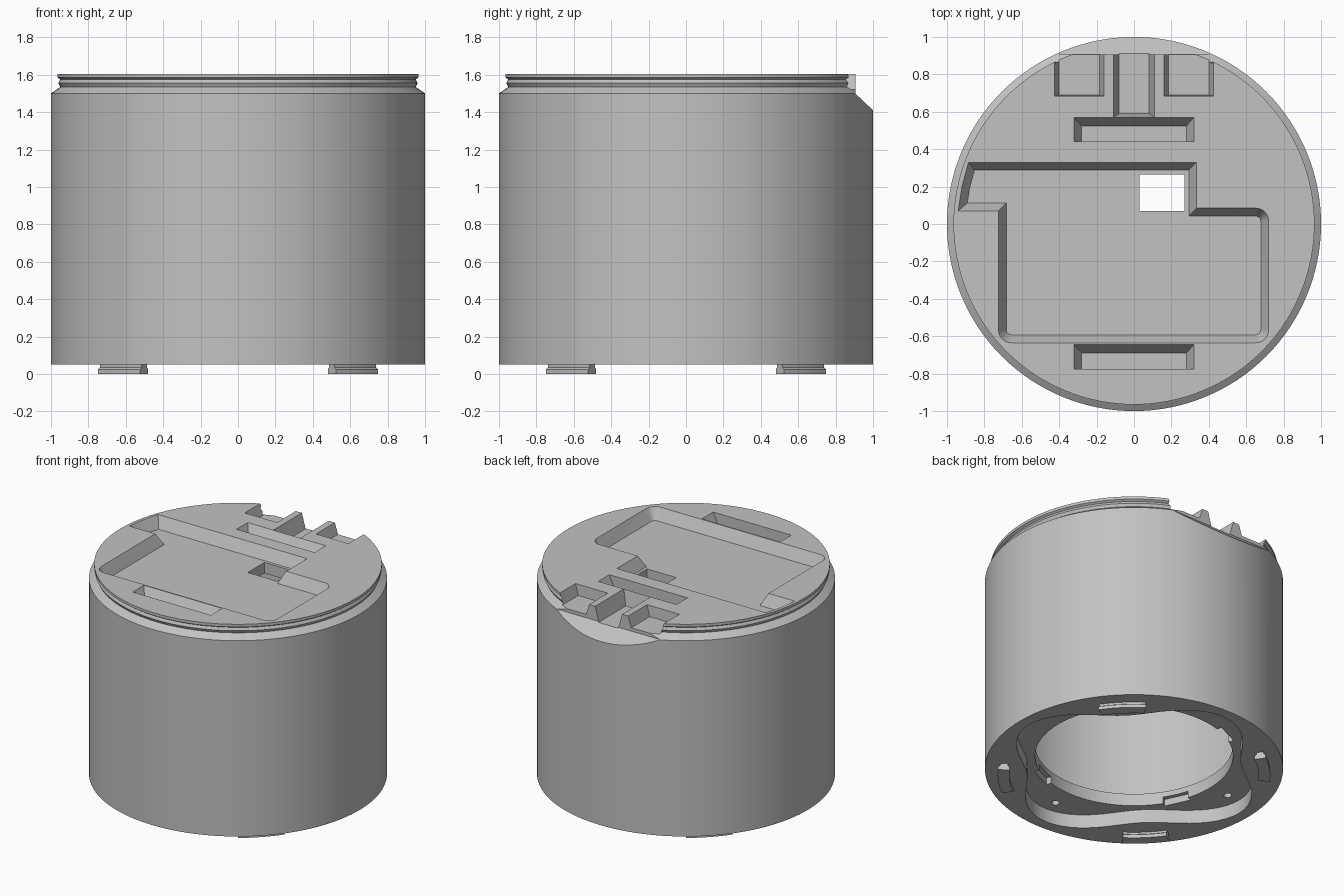
import bpy, bmesh, math
from mathutils import Vector

cube = bpy.data.objects.get("Cube")
if cube:
    bpy.data.objects.remove(cube, do_unlink=True)

grey = bpy.data.materials.new("light grey")
grey.use_nodes = True
colour = (0.54, 0.54, 0.54, 1)
grey.diffuse_color = colour
grey.node_tree.nodes["Principled BSDF"].inputs["Base Color"].default_value = colour

TOP = 1.605
ABOVE = 1.7


def finish(bm, name):
    bmesh.ops.recalc_face_normals(bm, faces=bm.faces)
    mesh = bpy.data.meshes.new(name)
    bm.to_mesh(mesh)
    bm.free()
    mesh.materials.append(grey)
    obj = bpy.data.objects.new(name, mesh)
    bpy.context.collection.objects.link(obj)
    return obj


def loft(name, rings):
    """Closed solid through rings with equal point counts."""
    bm = bmesh.new()
    loops = [[bm.verts.new(p) for p in ring] for ring in rings]
    n = len(loops[0])
    for a, b in zip(loops, loops[1:]):
        for i in range(n):
            j = (i + 1) % n
            bm.faces.new((a[i], a[j], b[j], b[i]))
    bm.faces.new(loops[0])
    bm.faces.new(loops[-1])
    return finish(bm, name)


def at_height(outline, z):
    return [(p[0], p[1], z) for p in outline]


def rect(x0, x1, y0, y1):
    return [(x0, y0), (x1, y0), (x1, y1), (x0, y1)]


def circle(cx, cy, r, n=24):
    return [(cx + r * math.cos(math.tau * i / n), cy + r * math.sin(math.tau * i / n))
            for i in range(n)]


def rounded(corners, steps=6):
    """Fillet every corner given as (x, y, radius)."""
    pts = []
    for i, (x, y, r) in enumerate(corners):
        p = Vector((x, y))
        if not r:
            pts.append(p)
            continue
        a = (Vector(corners[i - 1][:2]) - p).normalized()
        b = (Vector(corners[(i + 1) % len(corners)][:2]) - p).normalized()
        centre = p + (a + b) * r
        for k in range(steps + 1):
            t = k / steps * math.pi / 2
            pts.append(centre - b * r * math.cos(t) - a * r * math.sin(t))
    return pts


def inset(pts, d):
    """Mitred inward offset of a counter-clockwise outline."""
    out = []
    for i, p in enumerate(pts):
        e1 = (p - pts[i - 1]).normalized()
        e2 = (pts[(i + 1) % len(pts)] - p).normalized()
        n1, n2 = Vector((-e1.y, e1.x)), Vector((-e2.y, e2.x))
        out.append(p + (n1 + n2) * d / (1 + n1.dot(n2)))
    return out


def tapered(name, floor, rim, z):
    return loft(name, [at_height(floor, z), at_height(rim, TOP), at_height(rim, ABOVE)])


# Hollow housing turned from one profile, with a grooved neck and a bottom flange
profile = [(0, TOP), (0.965, TOP), (0.965, 1.585), (0.95, 1.575), (0.96, 1.555),
           (0.95, 1.535), (1, 1.5), (1, 0.05), (0.664, 0.05), (0.664, 0.24),
           (0.9, 0.24), (0.9, 1.44), (0, 1.44)]
bm = bmesh.new()
verts = [bm.verts.new((r, 0, z)) for r, z in profile]
edges = [bm.edges.new(pair) for pair in zip(verts, verts[1:])]
bmesh.ops.spin(bm, geom=verts + edges, cent=(0, 0, 0), axis=(0, 0, 1),
               angle=math.tau, steps=128, use_duplicate=False)
bmesh.ops.remove_doubles(bm, verts=bm.verts, dist=0.0001)
body = finish(bm, "housing")

cutters = []

# Main top pocket with sloped walls, and its window
rim = rounded([(-0.94, 0.07, 0), (-0.725, 0.07, 0), (-0.725, -0.635, 0.07),
               (0.72, -0.635, 0.07), (0.72, 0.085, 0.07), (0.335, 0.085, 0),
               (0.335, 0.33, 0), (-0.885, 0.33, 0), (-0.92, 0.2, 0)])
cutters.append(tapered("pocket", inset(rim, 0.042), rim, 1.52))
window = rect(0.03, 0.27, 0.07, 0.265)
cutters.append(loft("window", [at_height(window, 1.3), at_height(window, 1.56)]))

# Two long latch slots
for y in (0.44, -0.775):
    cutters.append(tapered("latch_slot", rect(-0.28, 0.28, y, y + 0.085),
                           rect(-0.32, 0.32, y, y + 0.13), 1.52))

# Rear connector slots and the sloped rear notch
cutters.append(tapered("centre_slot", rect(-0.08, 0.08, 0.59, 1.1),
                       rect(-0.11, 0.11, 0.57, 1.1), 1.495))
for s in (-1, 1):
    floor = rect(*sorted((s * 0.185, s * 0.4)), 0.69, 1.1)
    top = rect(*sorted((s * 0.16, s * 0.425)), 0.685, 1.1)
    cutters.append(tapered("side_slot", floor, top, 1.525))
notch = [(0.905, ABOVE), (0.905, 1.5), (1.1, 1.315), (1.1, ABOVE)]
cutters.append(loft("rear_notch", [[(x, y, z) for y, z in notch] for x in (-0.6, 0.6)]))

# Wavy recess under the base
wave = []
for i in range(96):
    a = math.tau * i / 96
    r = 0.82 + 0.1 * math.cos(4 * a)
    wave.append((r * math.cos(a), r * math.sin(a)))
cutters.append(loft("base_recess", [at_height(wave, -0.1), at_height(wave, 0.15)]))

# Screw holes and bayonet notches in the flange
for k in range(4):
    a = k * math.pi / 2
    hole = circle(0.82 * math.cos(a), 0.82 * math.sin(a), 0.027)
    cutters.append(loft("screw_hole", [at_height(hole, 0.1), at_height(hole, 0.21)]))
    c = a + math.radians(25)
    sector = [(r * math.cos(c + t), r * math.sin(c + t))
              for r, t in ((0.6, -0.14), (0.7, -0.14), (0.7, 0.14), (0.6, 0.14))]
    cutters.append(loft("bayonet_notch", [at_height(sector, 0.1), at_height(sector, 0.2)]))

for cutter in cutters:
    cutter.hide_render = True
    mod = body.modifiers.new("cut", 'BOOLEAN')
    mod.operation = 'DIFFERENCE'
    mod.solver = 'EXACT'
    mod.object = cutter
bpy.context.view_layer.update()
evaluated = body.evaluated_get(bpy.context.evaluated_depsgraph_get())
cut_mesh = bpy.data.meshes.new_from_object(evaluated)
body.modifiers.clear()
body.data = cut_mesh
for cutter in cutters:
    bpy.data.objects.remove(cutter, do_unlink=True)

# Four curved, flanged locking feet
section = [(0.85, 0.06), (0.85, 0.035), (0.837, 0.025), (0.837, 0),
           (0.915, 0), (0.915, 0.025), (0.9, 0.035), (0.9, 0.06)]
feet = []
for k in range(4):
    mid = math.radians(45 + 90 * k)
    angles = [mid + math.radians(t) for t in (-10, -5, 0, 5, 10)]
    feet.append(loft(f"locking_foot_{k + 1}",
                     [[(r * math.cos(a), r * math.sin(a), z) for r, z in section]
                      for a in angles]))

# Smooth round walls, keep the machined edges crisp
bpy.ops.object.select_all(action='DESELECT')
for obj in [body] + feet:
    obj.select_set(True)
bpy.context.view_layer.objects.active = body
bpy.ops.object.shade_smooth_by_angle(angle=math.radians(20))
